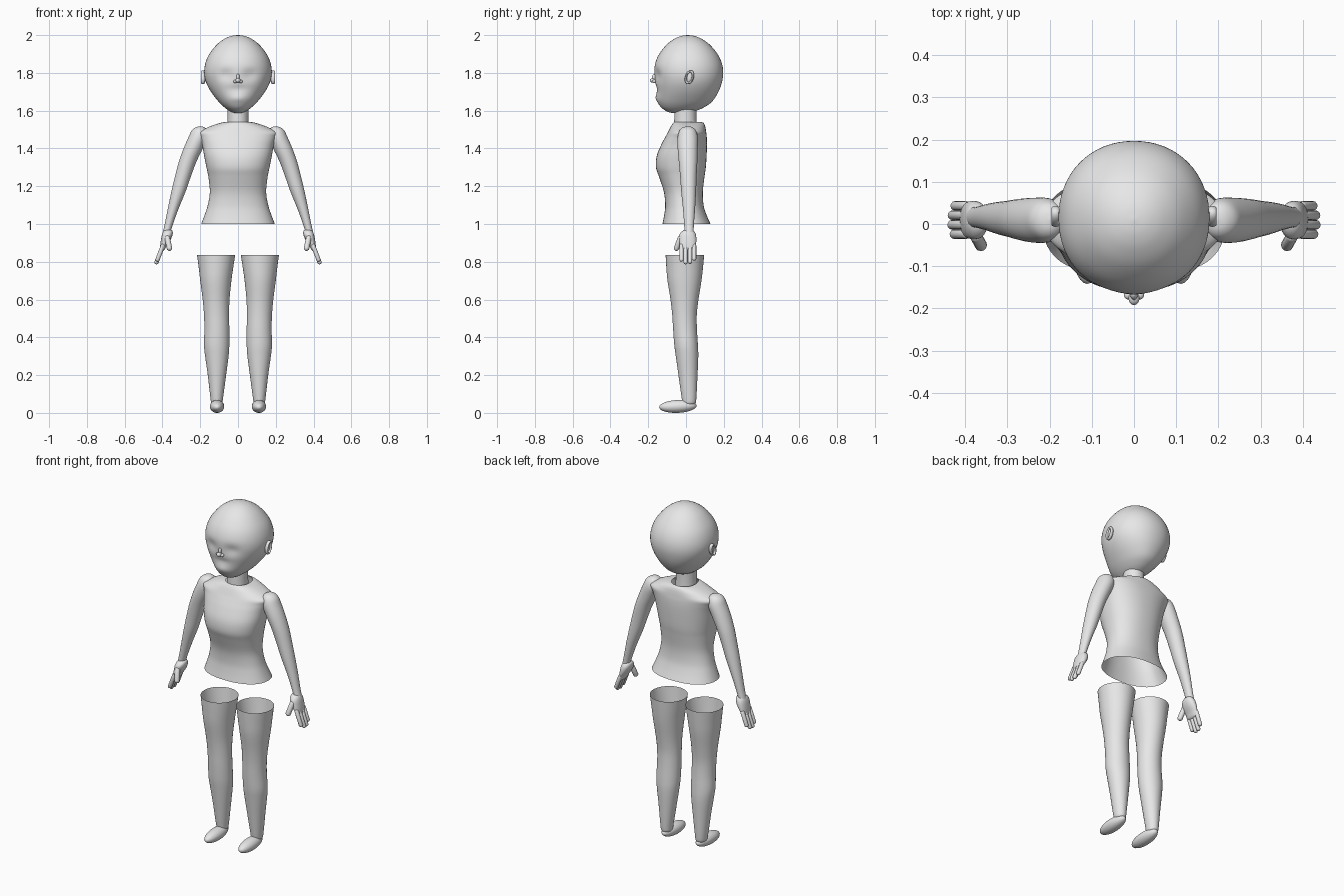
import bpy, bmesh, math
from mathutils import Vector

grey = bpy.data.materials.new("plain grey")
grey.diffuse_color = (0.8, 0.8, 0.8, 1)


def finish(name, bm, mirror=False, angle=60):
    bmesh.ops.recalc_face_normals(bm, faces=bm.faces)
    me = bpy.data.meshes.new(name)
    bm.to_mesh(me)
    bm.free()
    me.materials.append(grey)
    ob = bpy.data.objects.new(name, me)
    bpy.context.collection.objects.link(ob)
    bpy.ops.object.select_all(action='DESELECT')
    ob.select_set(True)
    bpy.context.view_layer.objects.active = ob
    bpy.ops.object.shade_smooth_by_angle(angle=math.radians(angle))
    if mirror:
        ob.modifiers.new("mirror", 'MIRROR')
    return ob


def smooth_rows(rows, steps):
    """Catmull-Rom resampling of the profile rows."""
    out = []
    for i in range(len(rows) - 1):
        a, b, c, d = (rows[max(0, min(len(rows) - 1, i + k))] for k in (-1, 0, 1, 2))
        for s in range(steps):
            t = s / steps
            out.append([0.5 * (2*q + (r-p)*t + (2*p-5*q+4*r-s2)*t*t + (3*q-p-3*r+s2)*t**3)
                        for p, q, r, s2 in zip(a, b, c, d)])
    return out + [list(rows[-1])]


def loft(rows, sides=40, steps=4, power=2.0, cap_start=False, cap_end=False):
    """Rows are z, left x, right x, front y, back y."""
    bm = bmesh.new()
    rings = []
    for z, x0, x1, y0, y1 in smooth_rows(rows, steps):
        ring = []
        for k in range(sides):
            a = 2 * math.pi * k / sides
            c, s = math.cos(a), math.sin(a)
            e = 2 / power
            ring.append(bm.verts.new((
                (x0+x1)/2 + (x1-x0)/2 * math.copysign(abs(c)**e, c),
                (y0+y1)/2 + (y1-y0)/2 * math.copysign(abs(s)**e, s), z)))
        rings.append(ring)
    for lo, hi in zip(rings, rings[1:]):
        for k in range(sides):
            n = (k + 1) % sides
            bm.faces.new((lo[k], lo[n], hi[n], hi[k]))
    if cap_start:
        bm.faces.new(rings[0])
    if cap_end:
        bm.faces.new(rings[-1])
    return bm


def ball(bm, centre, radii, tilt=None, u=24, v=14):
    verts = bmesh.ops.create_uvsphere(bm, u_segments=u, v_segments=v, radius=1)["verts"]
    for p in verts:
        q = Vector((p.co.x*radii[0], p.co.y*radii[1], p.co.z*radii[2]))
        if tilt:
            q.rotate(tilt)
        p.co = q + Vector(centre)


def finger(bm, a, b, r):
    a, b = Vector(a), Vector(b)
    rot = Vector((0, 0, 1)).rotation_difference(b - a)
    half = (b - a).length / 2
    for p in bmesh.ops.create_uvsphere(bm, u_segments=12, v_segments=11, radius=r)["verts"]:
        q = p.co.copy()
        q.z += half if q.z > 0.0001 else -half
        q.rotate(rot)
        p.co = q + (a + b) / 2


# head: z, half width, front, back
head = [(1.586, .004, -.05, -.04), (1.59, .026, -.085, .012), (1.60, .047, -.108, .055),
        (1.62, .075, -.134, .10), (1.65, .105, -.15, .14), (1.70, .143, -.157, .172),
        (1.75, .169, -.163, .19), (1.80, .179, -.168, .197), (1.85, .173, -.163, .19),
        (1.90, .152, -.142, .167), (1.95, .112, -.102, .125), (1.98, .072, -.062, .083),
        (1.995, .036, -.026, .046), (2.0, .003, .007, .013)]
bm = loft([(z, -w, w, f, b) for z, w, f, b in head], 64, 5, 2.1, True, True)


def bump(p, x, z, sx, sz):
    return math.exp(-((abs(p.x) - x) / sx)**2 - ((p.z - z) / sz)**2)


# soft eye sockets, mouth mound and chin dip
for v in bm.verts:
    p = v.co
    if p.y < -.03:
        p.y += .012 * bump(p, .065, 1.79, .04, .03)
        p.y -= .008 * bump(p, 0, 1.665, .045, .02)
        p.y += .006 * bump(p, 0, 1.715, .05, .018)
finish("head", bm)

# nose with nostrils and bridge
bm = bmesh.new()
ball(bm, (0, -.176, 1.760), (.013, .016, .012))
ball(bm, (0, -.166, 1.775), (.009, .014, .02))
for s in (-1, 1):
    ball(bm, (s*.014, -.168, 1.755), (.010, .011, .009))
finish("nose", bm)

# ears: oval rim around a thin inner shell
bm = bmesh.new()
n, m = 32, 10
grid = []
for i in range(n):
    a = 2 * math.pi * i / n
    row = []
    for j in range(m):
        b = 2 * math.pi * j / m
        ry, rz = .018 + .006*math.cos(b), .031 + .006*math.cos(b)
        y, z = ry*math.cos(a), rz*math.sin(a)
        row.append(bm.verts.new((.186 + .010*math.sin(b), .018 + y + .2*z, 1.777 + z)))
    grid.append(row)
for i in range(n):
    for j in range(m):
        bm.faces.new((grid[i][j], grid[(i+1) % n][j], grid[(i+1) % n][(j+1) % m], grid[i][(j+1) % m]))
ball(bm, (.180, .018, 1.777), (.010, .017, .030))
finish("ear", bm, True)

# neck
finish("neck", loft([(1.50, -.058, .058, -.064, .058), (1.56, -.055, .055, -.062, .055),
                     (1.63, -.055, .055, -.06, .055)], 32, 3))

# torso: open shell
torso = [(1.0, .195, -.125, .13), (1.05, .176, -.115, .108), (1.10, .160, -.110, .093),
         (1.17, .149, -.117, .089), (1.25, .157, -.143, .098), (1.30, .167, -.159, .105),
         (1.36, .179, -.155, .109), (1.42, .19, -.131, .111), (1.46, .203, -.110, .110),
         (1.485, .212, -.096, .107), (1.505, .175, -.086, .104), (1.522, .135, -.077, .100),
         (1.535, .095, -.068, .093), (1.54, .068, -.062, .082)]
finish("torso", loft([(z, -w, w, f, b) for z, w, f, b in torso], 56, 4, 2.25))

# arms
arm = [(1.517, .196, .200, .008, .012), (1.512, .178, .223, -.016, .034),
       (1.495, .162, .245, -.034, .052), (1.46, .160, .262, -.044, .062),
       (1.40, .186, .288, -.044, .062), (1.33, .220, .313, -.038, .060),
       (1.25, .250, .334, -.031, .056), (1.17, .278, .353, -.025, .053),
       (1.08, .315, .372, -.016, .048), (1.00, .344, .388, -.010, .042),
       (.955, .358, .398, -.008, .040)]
finish("arm", loft(arm, 32, 4, 2, True, True), True)

# hands: palm, four fingers and thumb
bm = loft([(.972, .362, .372, .005, .025), (.965, .348, .392, -.016, .040),
           (.945, .346, .402, -.034, .052), (.915, .358, .408, -.036, .055),
           (.885, .378, .412, -.032, .051), (.865, .388, .412, -.026, .045),
           (.858, .396, .408, -.012, .030)], 28, 3, 2.2, True, True)
for y, tip in ((-.024, .812), (-.002, .798), (.021, .800), (.043, .817)):
    finger(bm, (.398, y, .885), (.398 + (.885 - tip) * .38, y, tip), .0115)
finger(bm, (.374, -.030, .925), (.363, -.050, .872), .0145)
finish("hand", bm, True)

# legs: open at the top
leg = [(.04, .098, .126, .000, .036), (.05, .084, .140, -.016, .050), (.08, .079, .146, -.023, .055),
       (.20, .063, .160, -.040, .061), (.30, .050, .174, -.054, .065),
       (.36, .046, .180, -.062, .063), (.44, .046, .178, -.068, .058),
       (.52, .047, .180, -.073, .057), (.60, .045, .187, -.082, .066),
       (.70, .035, .200, -.098, .082), (.77, .025, .208, -.104, .090),
       (.837, .015, .217, -.108, .096)]
finish("leg", loft(leg, 40, 4, 2, True), True)

# feet
bm = bmesh.new()
ball(bm, (.111, -.043, .037), (.038, .099, .034), None, 28, 18)
for v in bm.verts:
    v.co.z += .004 * (v.co.y + .043) / .1
lowest = min(v.co.z for v in bm.verts)
for v in bm.verts:
    v.co.z -= lowest
finish("foot", bm, True)
